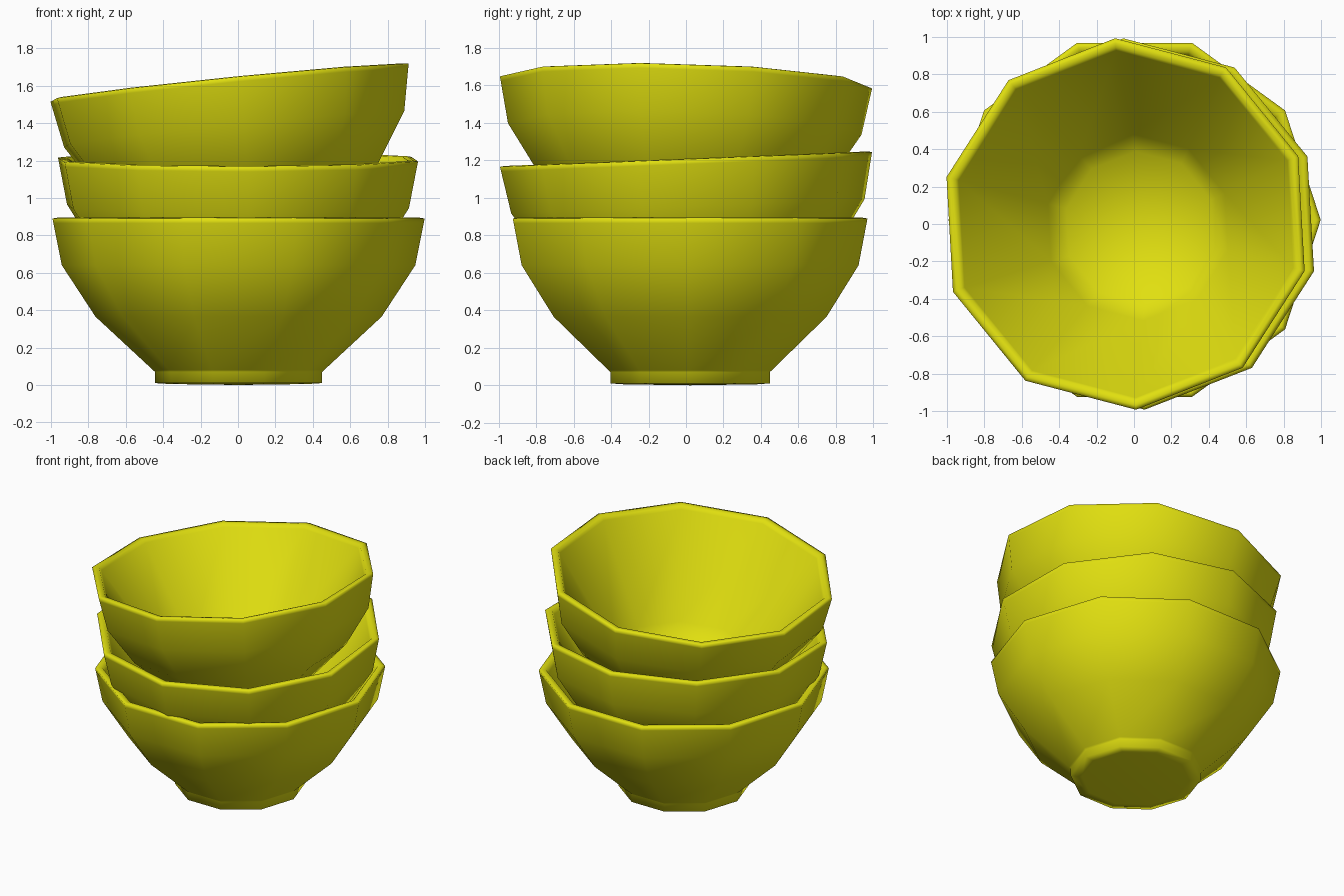
import bpy, bmesh, math
from mathutils import Matrix, Vector

cube = bpy.data.objects.get("Cube")
if cube:
    bpy.data.objects.remove(cube, do_unlink=True)

# Yellow glaze
glaze = bpy.data.materials.new("yellow_glaze")
glaze.use_nodes = True
colour = (0.75, 0.74, 0.005, 1)
glaze.diffuse_color = colour
glaze.node_tree.nodes["Principled BSDF"].inputs["Base Color"].default_value = colour

SIDES = 10
RIM_HEIGHT = 0.88
# Half section as (radius, height), from the underside round to the floor
UNDERSIDE = [(0, -0.01), (0.37, -0.005), (0.447, 0)]
OUTER_WALL = [(0.447, 0.06), (0.458, 0.07), (0.765, 0.355), (0.945, 0.63),
              (0.99, 0.855)]
RIM = [(0.995, RIM_HEIGHT), (0.97, RIM_HEIGHT + 0.004), (0.945, RIM_HEIGHT)]
INNER_CONE = [(0.93, 0.858), (0.5, 0.219), (0.41, 0.105), (0, 0.09)]
SECTION = UNDERSIDE + OUTER_WALL + RIM + INNER_CONE


def make_bowl(name, rim_centre, axis, turn):
    """Lathe one faceted bowl, turned about its axis and hung from its rim."""
    bm = bmesh.new()
    verts = [bm.verts.new((r, 0, z)) for r, z in SECTION]
    edges = [bm.edges.new(pair) for pair in zip(verts, verts[1:])]
    bmesh.ops.spin(bm, geom=verts + edges, cent=(0, 0, 0), axis=(0, 0, 1),
                   angle=math.tau, steps=SIDES)
    bmesh.ops.remove_doubles(bm, verts=bm.verts, dist=0.0005)
    bmesh.ops.recalc_face_normals(bm, faces=bm.faces)
    for face in bm.faces:
        face.smooth = True
    mesh = bpy.data.meshes.new(name)
    bm.to_mesh(mesh)
    bm.free()
    mesh.materials.append(glaze)

    bowl = bpy.data.objects.new(name, mesh)
    bpy.context.collection.objects.link(bowl)
    up = Vector(axis).normalized()
    tilt = Vector((0, 0, 1)).rotation_difference(up).to_matrix().to_4x4()
    spin = Matrix.Rotation(math.radians(turn), 4, "Z")
    base = Vector(rim_centre) - RIM_HEIGHT * up
    bowl.matrix_world = Matrix.Translation(base) @ tilt @ spin


# Stack of three bowls, the upper two resting askew
make_bowl("bottom_bowl", (0.003, 0.022, 0.89), (0, 0, 1), 0)
make_bowl("middle_bowl", (0, 0, 1.205), (0, -0.04, 1), 21.3)
make_bowl("top_bowl", (-0.045, 0, 1.616), (-0.1, 0.027, 1), 21.3)
